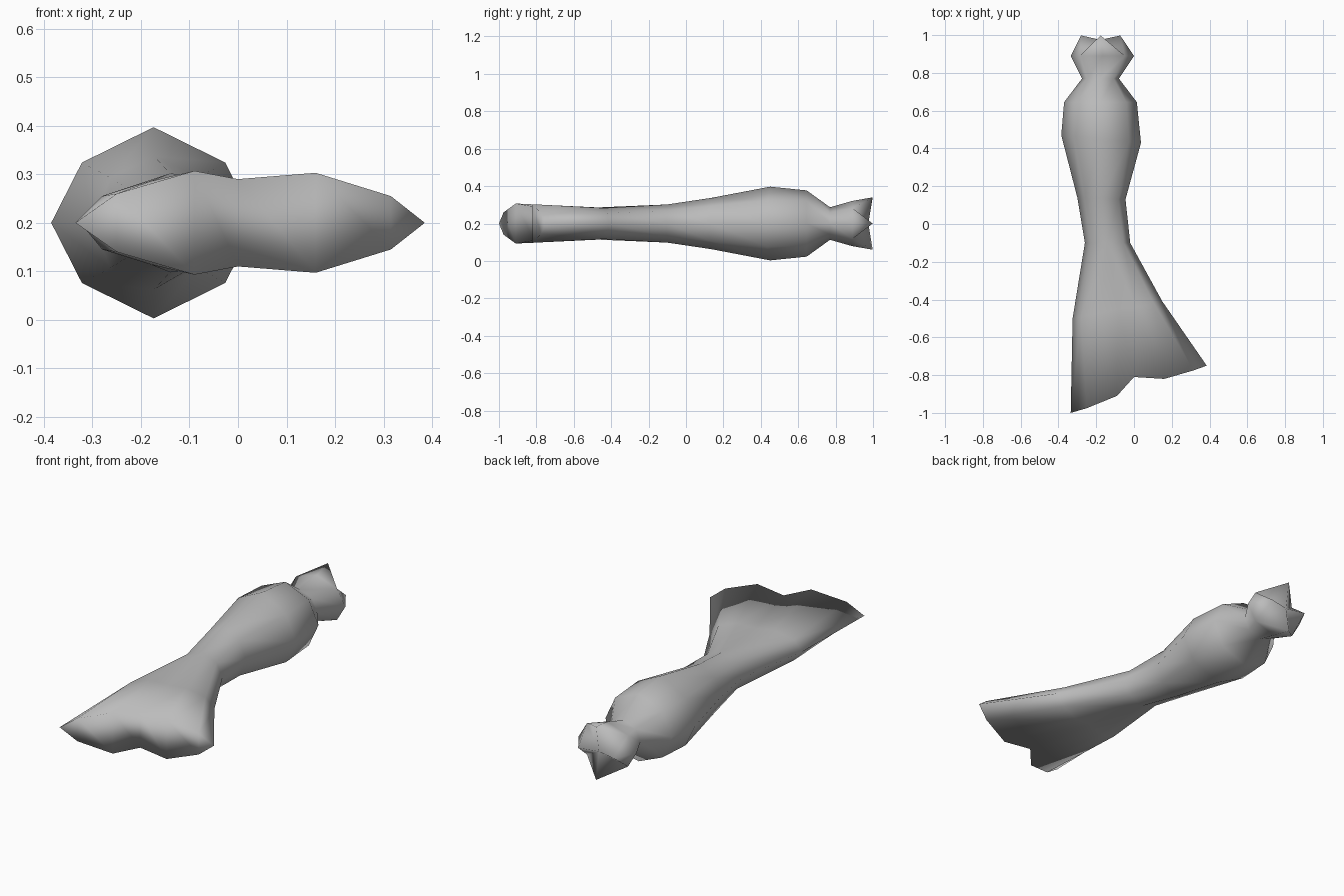
import bpy, bmesh

if "Cube" in bpy.data.objects:
    bpy.data.objects.remove(bpy.data.objects["Cube"], do_unlink=True)

MID = 0.2  # height of the horizontal mirror plane

grey = bpy.data.materials.new("plain_grey")
grey.use_nodes = True
colour = (0.5, 0.5, 0.5, 1)
grey.diffuse_color = colour
grey.node_tree.nodes["Principled BSDF"].inputs["Base Color"].default_value = colour

bm = bmesh.new()


def ring(upper):
    """Closed loop from its upper half (x, y, half height), mirrored below."""
    top = [bm.verts.new((x, y, MID + h)) for x, y, h in upper]
    low = [bm.verts.new((x, y, MID - h)) for x, y, h in upper[-2:0:-1]]
    return top + low


def section(y_left, y_right, x_left, x_right, h, fx=0.71, fz=0.68):
    """Eight-sided body section."""
    cx, r = (x_left + x_right) / 2, (x_right - x_left) / 2
    cols = ((-1, 0), (-fx, fz), (0, 1), (fx, fz), (1, 0))
    return ring([(cx + u * r, y_left + (y_right - y_left) * (u + 1) / 2, h * v)
                 for u, v in cols])


def face(verts):
    verts = list(dict.fromkeys(verts))
    if len(verts) > 2:
        bm.faces.new(verts)


def loft(a, b):
    n = len(a)
    for i in range(n):
        j = (i + 1) % n
        face((a[i], a[j], b[j], b[i]))


# Two-lobed tail: lip with a notch, then the narrowing fan
lip = ring([(-.335, -1, 0), (-.25, -.975, .06), (-.09, -.91, .107), (0, -.81, .09),
            (.16, -.82, .103), (.315, -.775, .055), (.385, -.75, 0)])
fan = ring([(-.325, -.5, 0), (-.28, -.49, .055), (-.18, -.47, .086), (-.085, -.45, .078),
            (.01, -.44, .083), (.105, -.42, .055), (.15, -.41, 0)])
loft(lip, fan)

# Flat strips closing the lip
for i in range(6):
    face((lip[i], lip[-i], lip[-i - 1], lip[i + 1]))

# Body sections from waist to neck to head
body = [section(-.1, -.1, -.26, -.02, .102),
        section(.14, .13, -.30, -.045, .137),
        section(.47, .43, -.385, .037, .197, .7, .63),
        section(.645, .645, -.37, .015, .177),
        section(.77, .77, -.275, -.08, .087),
        section(.89, .89, -.335, 0, .121)]
widen = (0, 1, 2, 2, 2, 3, 4, 5, 6, 6, 6, 7)
loft(fan, [body[0][i] for i in widen])
for a, b in zip(body, body[1:]):
    loft(a, b)

# Four pointed tips around a shallow star-shaped end
head = body[-1]
hub = bm.verts.new((-.177, .975, MID))
for k, (x, z) in zip((0, 2, 4, 6), ((-.28, 0), (-.177, .14), (-.073, 0), (-.177, -.14))):
    tip = bm.verts.new((x, .998, MID + z))
    before, base, after = head[k - 1], head[k], head[k + 1]
    face((before, base, tip))
    face((base, after, tip))
    face((before, tip, hub))
    face((tip, after, hub))

bmesh.ops.recalc_face_normals(bm, faces=bm.faces)
for f in bm.faces:
    f.smooth = True
mesh = bpy.data.meshes.new("body")
bm.to_mesh(mesh)
bm.free()
mesh.materials.append(grey)
obj = bpy.data.objects.new("body_with_tail_and_pointed_head", mesh)
bpy.context.collection.objects.link(obj)
